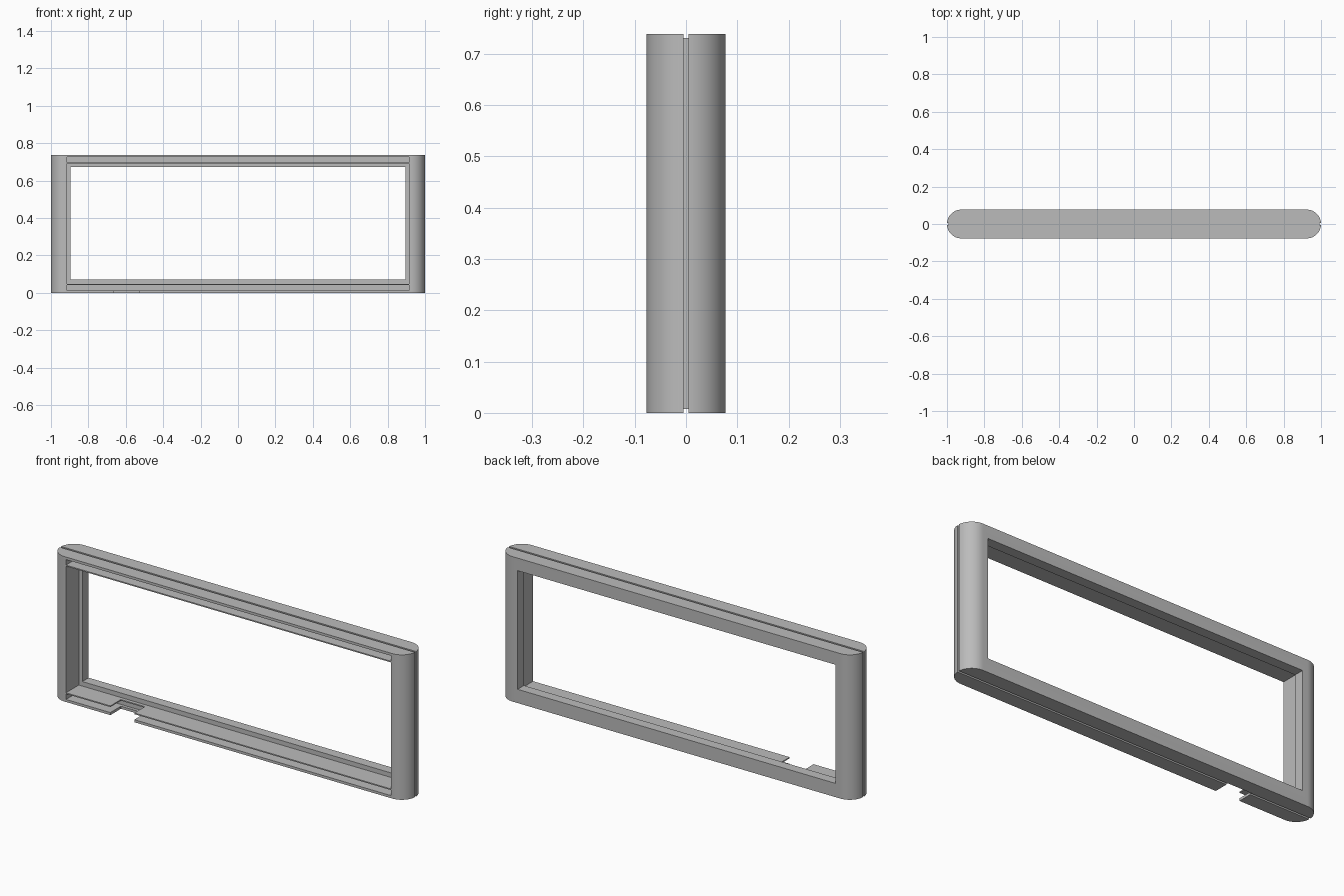
import bpy, bmesh, math
from mathutils import Vector

default = bpy.data.objects.get("Cube")
if default:
    bpy.data.objects.remove(default, do_unlink=True)

H, R, CX = 0.738, 0.077, 0.923   # height, end radius, end centre
STEP_Y = 0.026                   # depth where the rear lip starts

grey = bpy.data.materials.new("frame grey")
grey.use_nodes = True
grey.diffuse_color = (0.5, 0.5, 0.5, 1)
grey.node_tree.nodes["Principled BSDF"].inputs["Base Color"].default_value = (0.5, 0.5, 0.5, 1)


def add_object(name, bm):
    bmesh.ops.recalc_face_normals(bm, faces=bm.faces)
    mesh = bpy.data.meshes.new(name)
    bm.to_mesh(mesh)
    bm.free()
    mesh.materials.append(grey)
    obj = bpy.data.objects.new(name, mesh)
    bpy.context.collection.objects.link(obj)
    return obj


def box(name, low, high):
    bm = bmesh.new()
    bmesh.ops.create_cube(bm, size=1)
    for v in bm.verts:
        v.co = Vector((low[i] if v.co[i] < 0 else high[i]) for i in range(3))
    return add_object(name, bm)


# Body: rounded-end slab
bm = bmesh.new()
outline = []
for side in (1, -1):
    for i in range(33):
        a = -math.pi / 2 + math.pi * i / 32
        outline.append(bm.verts.new((side * (CX + R * math.cos(a)), side * R * math.sin(a), 0)))
base = bm.faces.new(outline)
top = bmesh.ops.extrude_face_region(bm, geom=[base])
bmesh.ops.translate(bm, vec=(0, 0, H),
                    verts=[g for g in top["geom"] if isinstance(g, bmesh.types.BMVert)])
frame = add_object("display_frame", bm)

cutters = [
    # Window opening and the larger front recess
    box("window_cutter", (-0.895, -0.2, 0.07), (0.895, 0.2, 0.674)),
    box("recess_cutter", (-0.915, -0.2, 0.047), (0.915, STEP_Y, 0.691)),
    # Long slots inside the upper and lower rails
    box("lower_slot_cutter", (-0.915, -0.2, 0.013), (0.915, STEP_Y - 0.002, 0.041)),
    box("upper_slot_cutter", (-0.915, -0.2, 0.697), (0.915, STEP_Y - 0.002, 0.725)),
    # Cable notch through the lower rail
    box("notch_cutter", (-0.665, -0.2, -0.1), (-0.53, 0.008, 0.06)),
    # Seam groove around the outside
    box("groove_top_cutter", (-1.1, -0.005, H - 0.008), (1.1, 0.005, H + 0.1)),
    box("groove_bottom_cutter", (-1.1, -0.005, -0.1), (1.1, 0.005, 0.008)),
    box("groove_left_cutter", (0.992, -0.005, -0.1), (1.1, 0.005, H + 0.1)),
    box("groove_right_cutter", (-1.1, -0.005, -0.1), (-0.992, 0.005, H + 0.1)),
]

for cutter in cutters:
    cutter.hide_render = True
    mod = frame.modifiers.new(cutter.name, "BOOLEAN")
    mod.operation = "DIFFERENCE"
    mod.solver = "EXACT"
    mod.object = cutter

# Bake the cuts, then drop the helpers
bpy.context.view_layer.update()
graph = bpy.context.evaluated_depsgraph_get()
baked = bpy.data.meshes.new_from_object(frame.evaluated_get(graph))
frame.modifiers.clear()
frame.data = baked
baked.materials.clear()
baked.materials.append(grey)
for poly in baked.polygons:
    poly.material_index = 0
for cutter in cutters:
    bpy.data.objects.remove(cutter, do_unlink=True)

# Smooth the rounded ends, keep the edges crisp
bpy.ops.object.select_all(action="DESELECT")
frame.select_set(True)
bpy.context.view_layer.objects.active = frame
bpy.ops.object.shade_smooth_by_angle(angle=math.radians(30))
